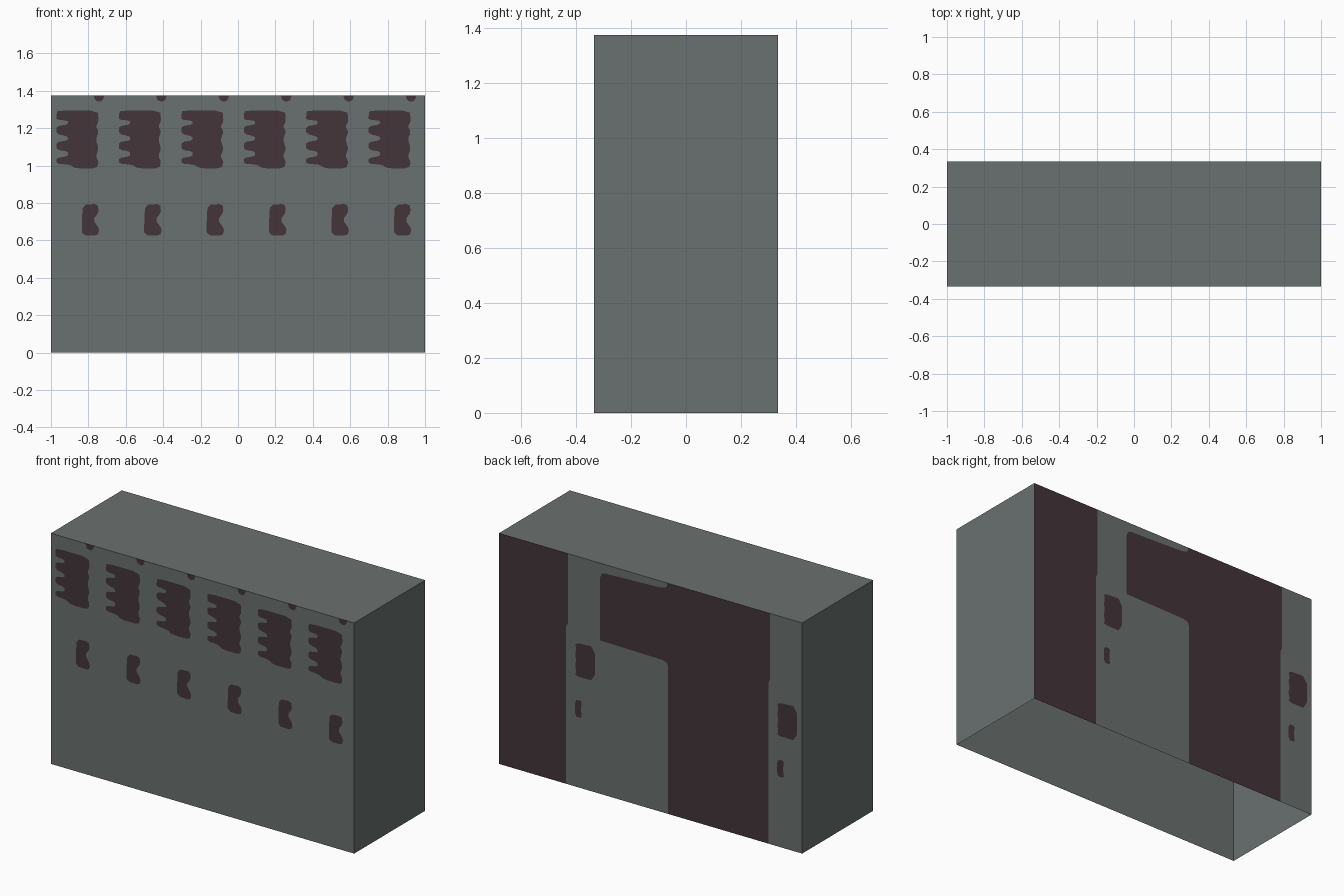
import bpy, bmesh
from mathutils import Vector, geometry

if "Cube" in bpy.data.objects:
    bpy.data.objects.remove(bpy.data.objects["Cube"])

W, D, H = 1.0, 0.334, 1.375


def material(name, srgb):
    m = bpy.data.materials.new(name)
    lin = [((c / 255 + 0.055) / 1.055) ** 2.4 for c in srgb]
    m.diffuse_color = (*lin, 1)
    m.use_nodes = True
    m.node_tree.nodes["Principled BSDF"].inputs["Base Color"].default_value = m.diffuse_color
    return m


def rounded(pts):
    # one corner-cutting pass
    out = []
    for i, p in enumerate(pts):
        q = pts[(i + 1) % len(pts)]
        for t in (0.2, 0.8):
            out.append((p[0] + (q[0] - p[0]) * t, p[1] + (q[1] - p[1]) * t))
    return out


def inside(p, poly):
    hit = False
    for i, (x1, y1) in enumerate(poly):
        x2, y2 = poly[i - 1]
        if (y1 > p[1]) != (y2 > p[1]) and p[0] < (x2 - x1) * (p[1] - y1) / (y2 - y1) + x1:
            hit = not hit
    return hit


def shift(poly, dx):
    return [(x + dx, z) for x, z in poly]


def rect(x0, x1, z0, z1):
    return [(x0, z0), (x1, z0), (x1, z1), (x0, z1)]


def painted_wall(bm, y, outward, patches):
    # wall with the dark patches cut in as faces
    pts, edges = [], []
    for poly in [rect(-W, W, 0, H)] + patches:
        n = len(pts)
        pts += [Vector(p) for p in poly]
        edges += [(n + i, n + (i + 1) % len(poly)) for i in range(len(poly))]
    co, _, tris, *_ = geometry.delaunay_2d_cdt(pts, edges, [], 0, 1e-5)
    verts = [bm.verts.new((c.x, y, c.y)) for c in co]
    for t in tris:
        f = bm.faces.new([verts[i] for i in t])
        f.normal_update()
        if f.normal.y * outward < 0:
            f.normal_flip()
        c = sum((co[i] for i in t), Vector((0, 0))) / 3
        f.material_index = int(any(inside(c, p) for p in patches))


# front: a window with a toothed left side, a small kidney-shaped one, and a half dot
toothed = rounded([(-0.965, 1.295), (-0.75, 1.295), (-0.745, 1.235), (-0.76, 1.21),
                   (-0.745, 1.18), (-0.76, 1.14), (-0.745, 1.09), (-0.76, 1.05),
                   (-0.745, 1.02), (-0.755, 0.985), (-0.87, 0.985), (-0.90, 1.005),
                   (-0.97, 1.01), (-0.97, 1.04), (-0.91, 1.05), (-0.91, 1.075),
                   (-0.97, 1.085), (-0.97, 1.125), (-0.91, 1.135), (-0.91, 1.155),
                   (-0.97, 1.17), (-0.97, 1.21), (-0.91, 1.22), (-0.91, 1.24),
                   (-0.97, 1.245), (-0.97, 1.27)])
kidney = rounded([(-0.83, 0.79), (-0.75, 0.795), (-0.745, 0.75), (-0.775, 0.71),
                  (-0.74, 0.66), (-0.75, 0.625), (-0.835, 0.628), (-0.835, 0.70)])
half_dot = [(-0.772, H), (-0.765, 1.352), (-0.75, 1.343), (-0.735, 1.343),
            (-0.722, 1.352), (-0.715, H)]
front = [shift(p, i * 0.3337) for i in range(6) for p in (toothed, kidney, half_dot)]

# back: tall dark bands, a hooked panel and small windows
small_window = rounded([(0.366, 0.66), (0.498, 0.66), (0.49, 0.69), (0.498, 0.72), (0.49, 0.755),
                        (0.498, 0.79), (0.49, 0.82), (0.498, 0.858), (0.366, 0.865)])
slot = rounded([(0.452, 0.418), (0.498, 0.418), (0.498, 0.518), (0.452, 0.52), (0.46, 0.47)])
band = [(W, 0), (W, H), (0.545, H), (0.545, 0.96), (0.556, 0.94), (0.556, 0)]
hook = [(-0.115, 0), (-0.115, 0.88), (-0.105, 0.9), (-0.08, 0.908), (0.333, 0.914),
        (0.333, 1.29), (0.322, 1.315), (0.30, 1.322), (-0.06, 1.336), (-0.095, 1.343),
        (-0.109, 1.355), (-0.109, H), (-0.788, H), (-0.788, 0.98), (-0.777, 0.96), (-0.777, 0)]
back = [band, hook] + [shift(p, dx) for dx in (0, -1.333) for p in (small_window, slot)]

bm = bmesh.new()
painted_wall(bm, -D, -1, front)
painted_wall(bm, D, 1, back)

# plain side walls and flat roof; the underside stays open
for quad in ([(W, -D, 0), (W, D, 0), (W, D, H), (W, -D, H)],
             [(-W, D, 0), (-W, -D, 0), (-W, -D, H), (-W, D, H)],
             [(-W, -D, H), (W, -D, H), (W, D, H), (-W, D, H)]):
    bm.faces.new([bm.verts.new(p) for p in quad])
bmesh.ops.remove_doubles(bm, verts=bm.verts, dist=1e-5)

mesh = bpy.data.meshes.new("building_shell")
bm.to_mesh(mesh)
bm.free()
mesh.materials.append(material("concrete_grey", (106, 113, 112)))
mesh.materials.append(material("dark_maroon", (68, 53, 59)))
obj = bpy.data.objects.new("building_shell", mesh)
bpy.context.collection.objects.link(obj)
